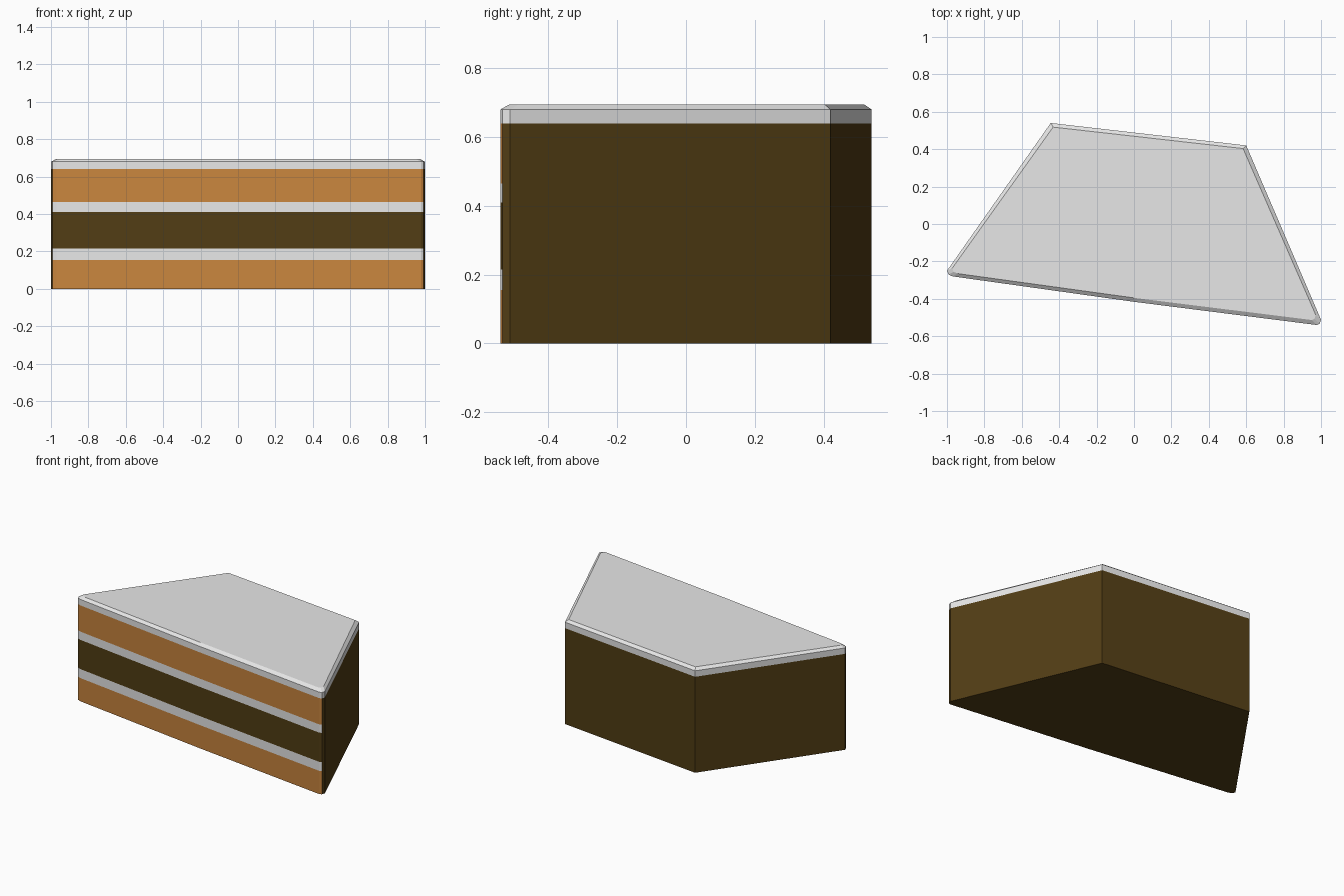
import bpy, bmesh

if "Cube" in bpy.data.objects:
    bpy.data.objects.remove(bpy.data.objects["Cube"])


def material(name, rgb):
    m = bpy.data.materials.new(name)
    m.diffuse_color = (*rgb, 1)
    m.use_nodes = True
    m.node_tree.nodes["Principled BSDF"].inputs["Base Color"].default_value = m.diffuse_color
    return m


mats = [material("caramel_sponge", (0.58, 0.235, 0.048)),
        material("cream", (0.8, 0.8, 0.8)),
        material("chocolate", (0.083, 0.046, 0.007))]
CARAMEL, CREAM, CHOC = range(3)

# Slice outline, counter-clockwise; the first four edges are the cut front
outline = [(-0.992, -0.27), (-0.97, -0.28), (0, -0.416), (0.978, -0.54),
           (0.993, -0.533), (1, -0.512), (0.6, 0.42), (-0.445, 0.54), (-1, -0.25)]
FRONT_EDGES = 4


def loft(name, levels, colours, cap_bottom, cap_top):
    """Stack outline rings; levels are (z, x scale, y scale)."""
    bm = bmesh.new()
    rings = [[bm.verts.new((x * sx, 0.05 + (y - 0.05) * sy, z)) for x, y in outline]
             for z, sx, sy in levels]
    n = len(outline)
    for lo, hi, front in zip(rings, rings[1:], colours):
        for i in range(n):
            j = (i + 1) % n
            f = bm.faces.new((lo[i], lo[j], hi[j], hi[i]))
            side = CREAM if name == "icing" else CHOC
            f.material_index = front if i < FRONT_EDGES else side
    if cap_bottom:
        bm.faces.new(rings[0][::-1]).material_index = CHOC
    if cap_top:
        bm.faces.new(rings[-1]).material_index = CREAM
    mesh = bpy.data.meshes.new(name)
    bm.to_mesh(mesh)
    bm.free()
    for m in mats:
        mesh.materials.append(m)
    bpy.context.collection.objects.link(bpy.data.objects.new(name, mesh))


# Sponge body with cream and chocolate layers on the cut face
loft("layered_sponge", [(z, 1, 1) for z in (0, 0.155, 0.215, 0.41, 0.465, 0.64)],
     [CARAMEL, CREAM, CHOC, CREAM, CARAMEL], True, False)

# Icing on top with a bevelled rim
loft("icing", [(0.64, 1, 1), (0.68, 1, 1), (0.695, 0.972, 0.955)],
     [CREAM, CREAM], False, True)
